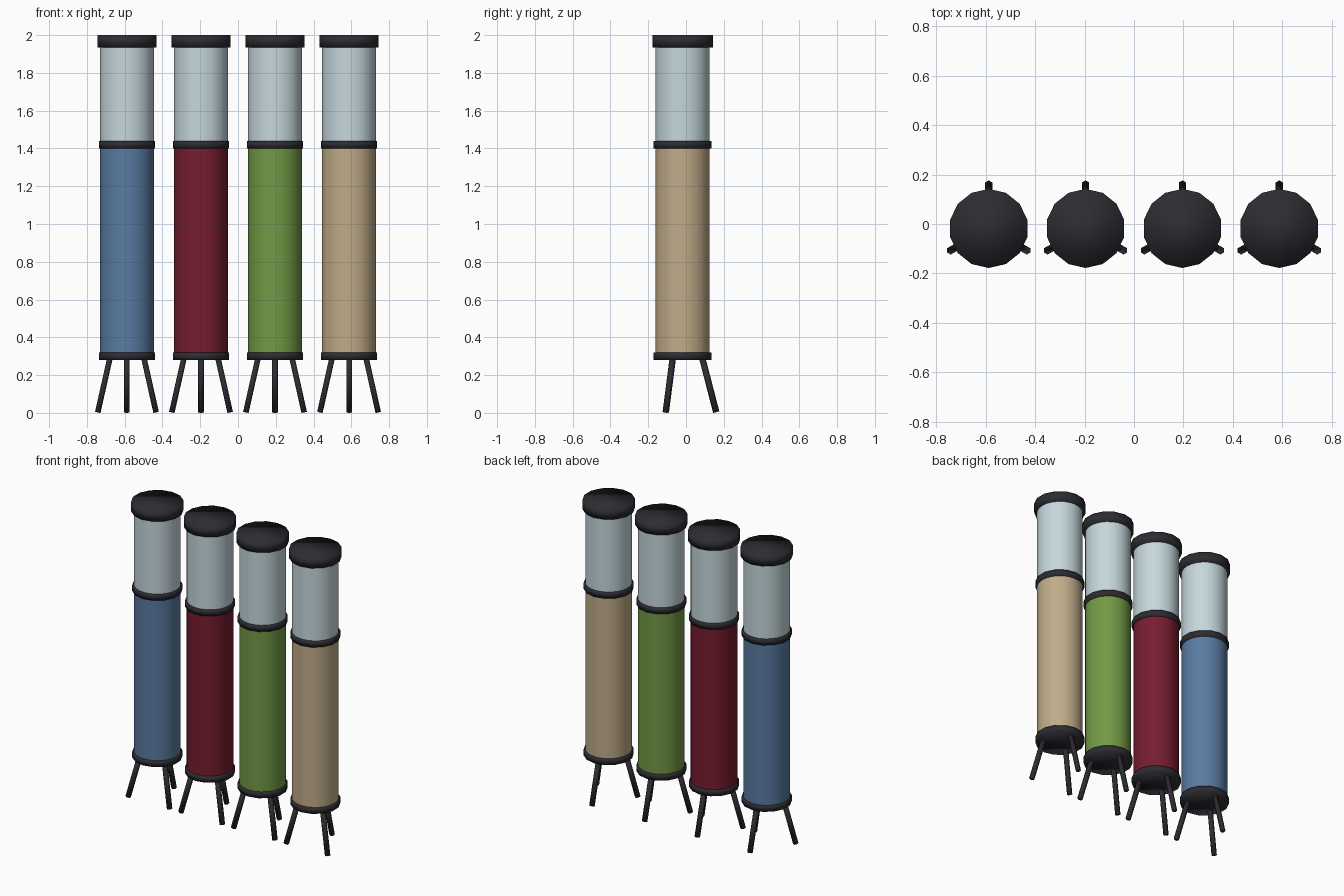
import bpy
from math import radians, cos, sin
from mathutils import Vector

if "Cube" in bpy.data.objects:
    bpy.data.objects.remove(bpy.data.objects["Cube"])

CY = -0.018
SIDES = 14


def material(name, color):
    m = bpy.data.materials.new(name)
    m.diffuse_color = color
    m.use_nodes = True
    m.node_tree.nodes["Principled BSDF"].inputs["Base Color"].default_value = m.diffuse_color
    return m


def rod(name, a, b, radius, mat, sides=SIDES, caps='NGON', full_smooth=False):
    """Cylinder running from point a to point b."""
    a, b = Vector(a), Vector(b)
    d = b - a
    bpy.ops.mesh.primitive_cylinder_add(
        vertices=sides, radius=radius, depth=d.length, end_fill_type=caps,
        location=(a + b) / 2, rotation=d.to_track_quat('Z', 'Y').to_euler())
    ob = bpy.context.object
    ob.name = name
    ob.data.materials.append(mat)
    if full_smooth:
        bpy.ops.object.shade_smooth()
    else:
        bpy.ops.object.shade_smooth_by_angle(angle=radians(50))
    return ob


dark = material("dark_metal", (0.025, 0.025, 0.032, 1))
glass = material("clear_glass", (0.56, 0.68, 0.72, 0.9))
fills = {
    "blue": (0.10, 0.20, 0.36, 0.95),
    "red": (0.18, 0.012, 0.028, 0.95),
    "green": (0.17, 0.32, 0.06, 0.95),
    "tan": (0.53, 0.41, 0.25, 0.95),
}

for i, (name, color) in enumerate(fills.items()):
    x = -0.588 + 0.392 * i

    def disc(part, z0, z1, r, mat, **kw):
        return rod(f"{name}_{part}", (x, CY, z0), (x, CY, z1), r, mat, **kw)

    # coloured lower tube and clear upper tube
    disc("filled_tube", 0.30, 1.42, 0.143, material(f"{name}_fill", color), sides=24)
    disc("clear_tube", 1.42, 1.95, 0.143, glass, sides=24)

    # base plate, middle collar and top cap
    disc("base_plate", 0.28, 0.32, 0.153, dark, full_smooth=True)
    disc("middle_collar", 1.40, 1.44, 0.153, dark, full_smooth=True)
    disc("top_cap", 1.935, 2.0, 0.16, dark, full_smooth=True)

    # three splayed legs
    for k in range(3):
        t = radians(90 + 120 * k)
        rod(f"{name}_leg_{k + 1}",
            (x + 0.178 * cos(t), CY + 0.178 * sin(t), 0.004),
            (x + 0.104 * cos(t), CY + 0.104 * sin(t), 0.29),
            0.017, dark, sides=6, full_smooth=True)
